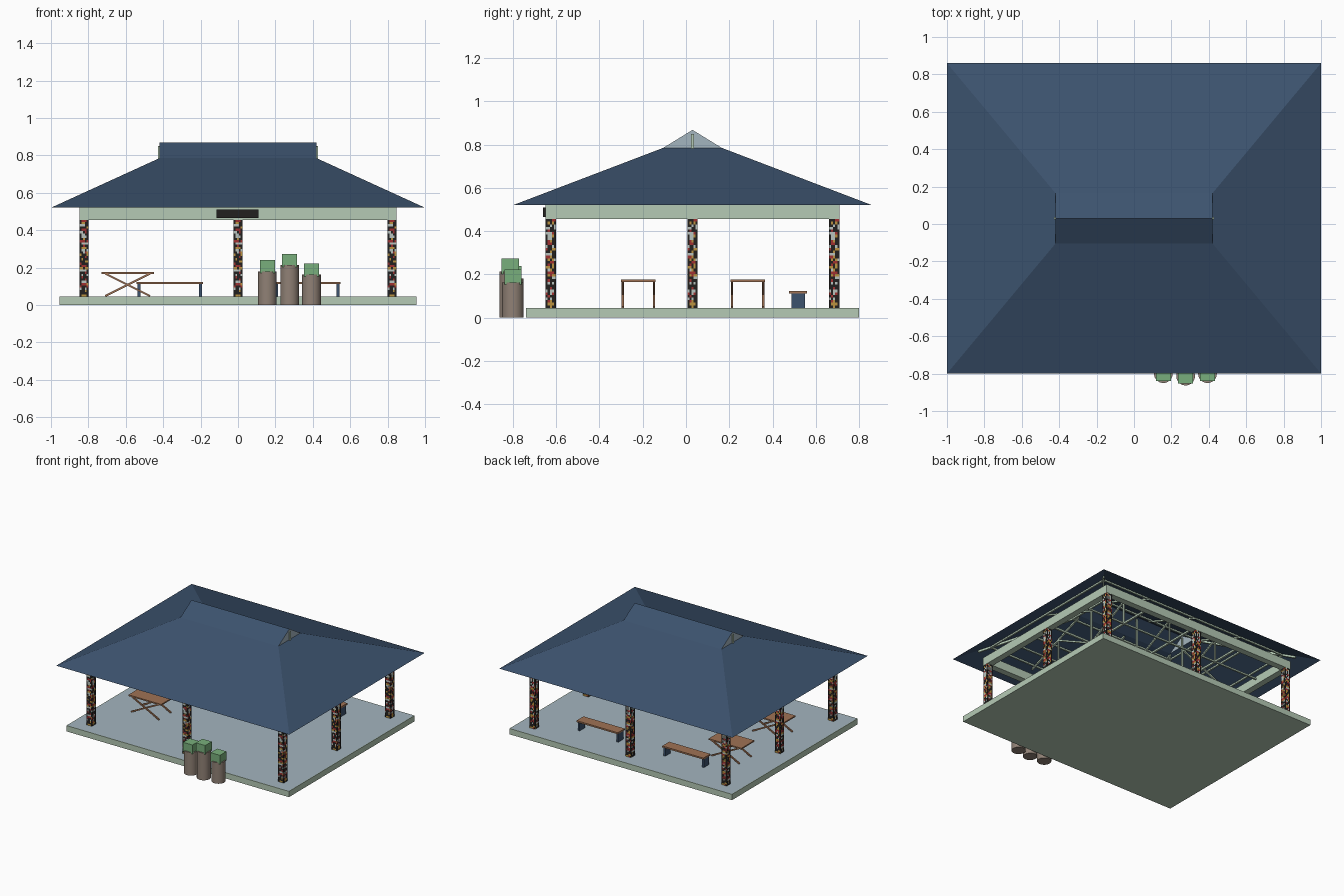
import bpy, bmesh, random
from mathutils import Vector, Matrix

cube = bpy.data.objects.get("Cube")
if cube:
    bpy.data.objects.remove(cube, do_unlink=True)
random.seed(7)


def material(name, r, g, b):
    m = bpy.data.materials.new(name)
    m.use_nodes = True
    m.diffuse_color = (r, g, b, 1)
    m.node_tree.nodes["Principled BSDF"].inputs["Base Color"].default_value = (r, g, b, 1)
    return m


NAVY = material("navy roof", .045, .085, .155)
PALE_BLUE = material("pale blue", .37, .46, .52)
SAGE = material("pale sage", .46, .59, .46)
TAUPE = material("taupe", .28, .22, .18)
LEAF = material("leaf green", .19, .43, .20)
WOOD = material("wood", .35, .17, .09)
DARK = material("near black", .016, .014, .013)
RED = material("tile red", .35, .03, .03)
GOLD = material("tile gold", .50, .29, .05)
PALE_TILE = material("tile pale", .48, .55, .52)


def finish(name, bm, *mats):
    mesh = bpy.data.meshes.new(name)
    bm.to_mesh(mesh)
    bm.free()
    for m in mats:
        mesh.materials.append(m)
    ob = bpy.data.objects.new(name, mesh)
    bpy.context.collection.objects.link(ob)
    return ob


def add_box(bm, lo, hi):
    lo, hi = Vector(lo), Vector(hi)
    mat = Matrix.Translation((lo + hi) / 2) @ Matrix.Diagonal((*(hi - lo), 1))
    bmesh.ops.create_cube(bm, size=1, matrix=mat)


def add_bar(bm, a, b, width, depth):
    a, b = Vector(a), Vector(b)
    turn = (b - a).to_track_quat('Z', 'Y').to_matrix().to_4x4()
    mat = Matrix.Translation((a + b) / 2) @ turn @ Matrix.Diagonal((width, depth, (b - a).length, 1))
    bmesh.ops.create_cube(bm, size=1, matrix=mat)


def box(name, lo, hi, mat):
    bm = bmesh.new()
    add_box(bm, lo, hi)
    return finish(name, bm, mat)


CY = 0.03  # building centre line

# Floor slab with a pale top
bm = bmesh.new()
add_box(bm, (-.955, -.74, 0), (.955, .80, .045))
top = [f for f in bm.faces if f.normal.z > .9]
bmesh.ops.inset_region(bm, faces=top, thickness=.008)
top[0].material_index = 1
finish("floor_slab", bm, SAGE, PALE_BLUE)

# Hip roof with a small gable on top
EAVE, NECK, RIDGE = (1.0, .83, .52), (.42, .135, .785), (.42, 0, .868)
bm = bmesh.new()


def ring(size):
    x, y, z = size
    return [bm.verts.new((sx * x, CY + sy * y, z)) for sx, sy in ((-1, -1), (1, -1), (1, 1), (-1, 1))]


eave, neck = ring(EAVE), ring(NECK)
left_end, right_end = [bm.verts.new((s * RIDGE[0], CY, RIDGE[2])) for s in (-1, 1)]
for i in range(4):
    j = (i + 1) % 4
    bm.faces.new((eave[i], eave[j], neck[j], neck[i]))
bm.faces.new((neck[0], neck[1], right_end, left_end))
bm.faces.new((neck[2], neck[3], left_end, right_end))
for tri in ((neck[1], neck[2], right_end), (neck[3], neck[0], left_end)):
    bm.faces.new(tri).material_index = 1
finish("roof", bm, NAVY, PALE_BLUE)

# Ring beam
bm = bmesh.new()
for s in (-1, 1):
    y = CY + s * .655
    add_box(bm, (-.848, y - .025, .455), (.848, y + .025, .52))
    x = s * .823
    add_box(bm, (x - .025, CY - .63, .455), (x + .025, CY + .63, .52))
finish("ring_beam", bm, SAGE)

# Roof framing: purlins, rafters and trusses just below the roof sheet
bm = bmesh.new()


def on_roof(sx, sy, t):
    x, y, z = Vector(EAVE).lerp(Vector(NECK), t)
    return Vector((sx * x, CY + sy * y, z - .012))


corners = ((-1, -1), (1, -1), (1, 1), (-1, 1))
for t in (.3, .6, .95):
    for i in range(4):
        add_bar(bm, on_roof(*corners[i], t), on_roof(*corners[i - 1], t), .012, .012)
for c in corners:
    add_bar(bm, on_roof(*c, .2), on_roof(*c, 1), .014, .014)
for x in (-.42, 0, .42):
    foot = [Vector((x, CY + s * .65, .50)) for s in (-1, 1)]
    add_bar(bm, *foot, .014, .014)
    add_bar(bm, (x, CY, .50), (x, CY, .85), .014, .014)
    for s in (-1, 1):
        shoulder = (x, CY + s * .135, .77)
        add_bar(bm, (x, CY + s * .65, .57), shoulder, .012, .012)
        add_bar(bm, (x, CY, .50), (x, CY + s * .36, .68), .012, .012)
        add_bar(bm, (x, CY + s * .36, .68), (x, CY + s * .36, .50), .012, .012)
for s in (-1, 1):
    add_bar(bm, (s * .82, CY, .58), (s * .42, CY, .76), .012, .012)
    add_bar(bm, (-.82, CY + s * .36, .50), (.82, CY + s * .36, .50), .012, .012)
add_bar(bm, (-.82, CY, .50), (.82, CY, .50), .014, .014)
finish("roof_framing", bm, SAGE)

# Mosaic posts sharing one tiled mesh
HALF, LOW, HIGH, ROWS = .0235, .045, .456, 34
bm = bmesh.new()
add_box(bm, (-HALF, -HALF, LOW), (HALF, HALF, HIGH))


def cut(co, normal):
    bmesh.ops.bisect_plane(bm, geom=bm.verts[:] + bm.edges[:] + bm.faces[:], plane_co=co, plane_no=normal)


for i in range(1, ROWS):
    cut((0, 0, LOW + (HIGH - LOW) * i / ROWS), (0, 0, 1))
for d in (-.6, -.2, .2, .6):
    cut((d * HALF, 0, 0), (1, 0, 0))
    cut((0, d * HALF, 0), (0, 1, 0))
row_tile = [random.choice((1, 2, 2, 2, 3, 3)) for _ in range(ROWS)]
for f in bm.faces:
    c = f.calc_center_median()
    row = min(ROWS - 1, int((c.z - LOW) / (HIGH - LOW) * ROWS))
    at_edge = min(abs(c.x), abs(c.y)) > .7 * HALF
    if random.random() < (.25 if at_edge else .55):
        f.material_index = row_tile[row] if random.random() < .75 else random.choice((1, 2, 3))
first = finish("mosaic_post", bm, DARK, RED, GOLD, PALE_TILE)
spots = [(i, j) for i in (-1, 0, 1) for j in (-1, 0, 1) if (i, j) != (0, 0)]
for n, (i, j) in enumerate(spots):
    post = first
    if n:
        post = first.copy()
        bpy.context.collection.objects.link(post)
    post.location = (i * .823, CY + j * .655, 0)

# Blank sign board on the front beam
box("sign_board", (-.115, -.66, .465), (.11, -.645, .51), DARK)

# Folding tables with crossed legs
for y in (-.22, .285):
    box("table_top", (-.73, y - .08, .166), (-.45, y + .08, .176), WOOD)
    bm = bmesh.new()
    for s in (-1, 1):
        for d in (-1, 1):
            add_bar(bm, (-.59 - d * .12, y + s * .072, .168), (-.59 + d * .12, y + s * .072, .048), .01, .01)
    finish("table_legs", bm, WOOD)

# Benches with plate legs
for x in (-.365, .37):
    box("bench_seat", (x - .177, .475, .112), (x + .177, .56, .124), WOOD)
    for s in (-1, 1):
        lx = x + s * .165
        box("bench_leg", (lx - .008, .487, .045), (lx + .008, .55, .112), NAVY)

# Planters with clipped square shrubs
for x, y, h in ((.157, -.80, .18), (.276, -.813, .213), (.393, -.80, .163)):
    bpy.ops.mesh.primitive_cylinder_add(vertices=32, radius=.05, depth=h, location=(x, y, h / 2))
    pot = bpy.context.object
    pot.name = "planter"
    pot.data.materials.append(TAUPE)
    bpy.ops.object.shade_smooth_by_angle()
    box("shrub", (x - .04, y - .04, h - .01), (x + .04, y + .04, h + .06), LEAF)
